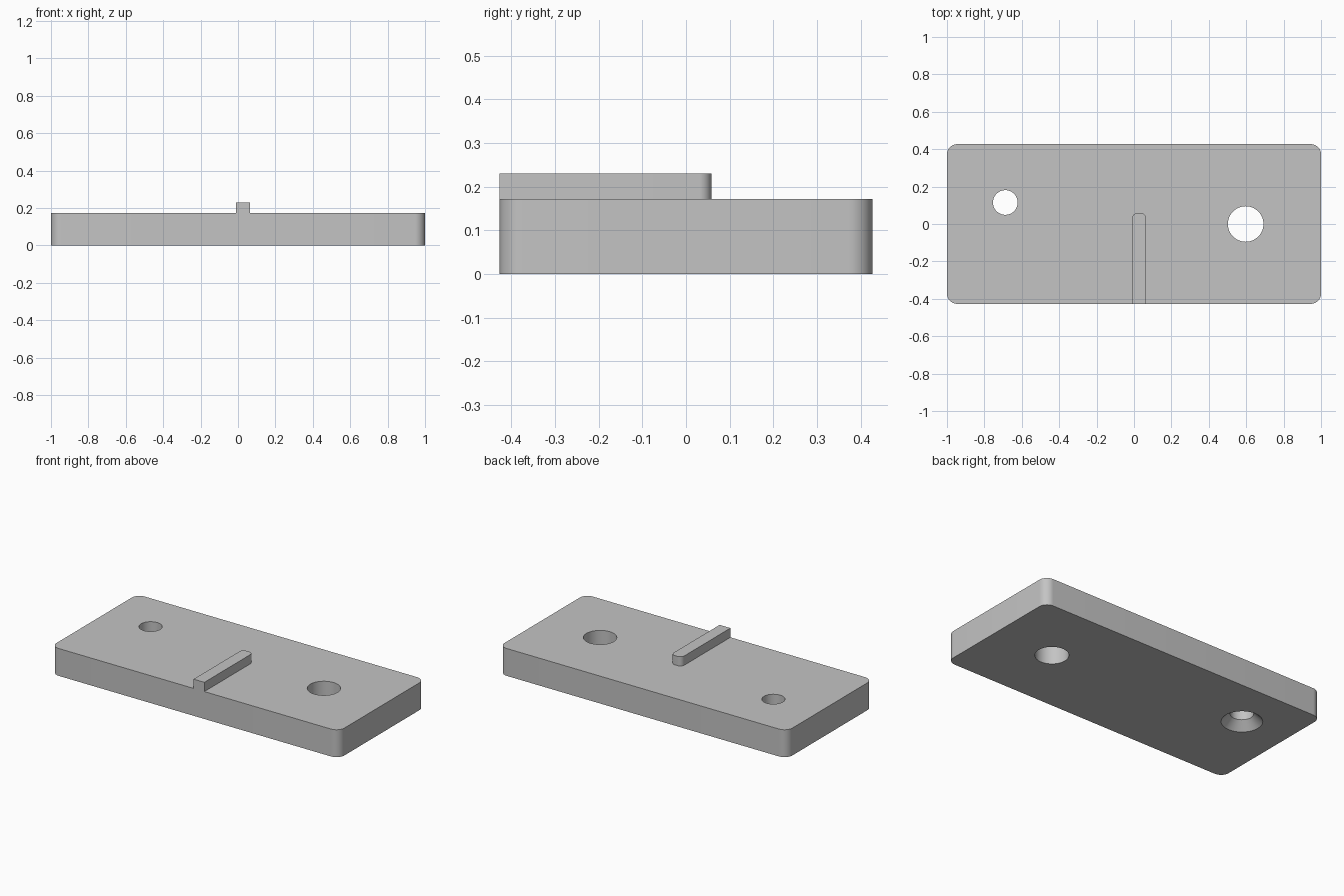
import bpy, bmesh, math

if "Cube" in bpy.data.objects:
    bpy.data.objects.remove(bpy.data.objects["Cube"], do_unlink=True)

grey = bpy.data.materials.new("plain_grey")
grey.use_nodes = True
colour = (0.55, 0.55, 0.55, 1)
grey.diffuse_color = colour
grey.node_tree.nodes["Principled BSDF"].inputs["Base Color"].default_value = colour

PLATE_TOP = 0.172
RIB_TOP = 0.23


def make_object(name, bm):
    bmesh.ops.recalc_face_normals(bm, faces=bm.faces)
    mesh = bpy.data.meshes.new(name)
    bm.to_mesh(mesh)
    bm.free()
    mesh.materials.append(grey)
    obj = bpy.data.objects.new(name, mesh)
    bpy.context.collection.objects.link(obj)
    return obj


def activate(obj):
    bpy.ops.object.select_all(action='DESELECT')
    obj.select_set(True)
    bpy.context.view_layer.objects.active = obj


def rounded_block(name, x0, x1, y0, y1, z0, z1, back_r, front_r, steps=12):
    """Upright block whose vertical corners are rounded, front and back apart."""
    corners = [(x1, y1, -1, -1, back_r), (x0, y1, 1, -1, back_r),
               (x0, y0, 1, 1, front_r), (x1, y0, -1, 1, front_r)]
    outline = []
    for quarter, (x, y, sx, sy, r) in enumerate(corners):
        for i in range(steps + 1 if r else 1):
            a = (quarter + i / steps) * math.pi / 2
            outline.append((x + r * (sx + math.cos(a)), y + r * (sy + math.sin(a))))
    bm = bmesh.new()
    base = bm.faces.new([bm.verts.new((x, y, z0)) for x, y in outline])
    top = bmesh.ops.extrude_face_region(bm, geom=[base], use_keep_orig=True)["geom"]
    moved = [v for v in top if isinstance(v, bmesh.types.BMVert)]
    bmesh.ops.translate(bm, verts=moved, vec=(0, 0, z1 - z0))
    return make_object(name, bm)


def turned_cutter(name, x, y, profile, sides=64):
    """Solid of revolution from (radius, height) pairs."""
    bm = bmesh.new()
    rings = []
    for r, z in profile:
        angles = [2 * math.pi * i / sides for i in range(sides)]
        rings.append([bm.verts.new((x + r * math.cos(a), y + r * math.sin(a), z))
                      for a in angles])
    for low, high in zip(rings, rings[1:]):
        for i in range(sides):
            j = (i + 1) % sides
            bm.faces.new((low[i], low[j], high[j], high[i]))
    bm.faces.new(rings[0])
    bm.faces.new(rings[-1])
    obj = make_object(name, bm)
    obj.hide_render = True
    return obj


# Base plate and the raised rib running in from its front edge
plate = rounded_block("base_plate", -1, 1, -0.427, 0.427, 0, PLATE_TOP, 0.055, 0.055)
rib = rounded_block("raised_rib", -0.01, 0.065, -0.427, 0.058, PLATE_TOP, RIB_TOP, 0.028, 0)

# Large plain hole, and small hole countersunk from below
over = 0.05
cutters = [
    turned_cutter("large_hole_cutter", 0.597, 0,
                  [(0.095, -over), (0.095, PLATE_TOP + over)]),
    turned_cutter("countersunk_hole_cutter", -0.688, 0.115,
                  [(0.116 + over, -over), (0.066, 0.05), (0.066, PLATE_TOP + over)]),
]
for cutter in cutters:
    activate(plate)
    cut = plate.modifiers.new("hole", 'BOOLEAN')
    cut.operation = 'DIFFERENCE'
    cut.solver = 'EXACT'
    cut.object = cutter
    bpy.ops.object.modifier_apply(modifier=cut.name)
    bpy.data.objects.remove(cutter, do_unlink=True)

# Smooth rounded walls, sharp rims
for part in (plate, rib):
    activate(part)
    bpy.ops.object.shade_smooth_by_angle(angle=math.radians(30))
